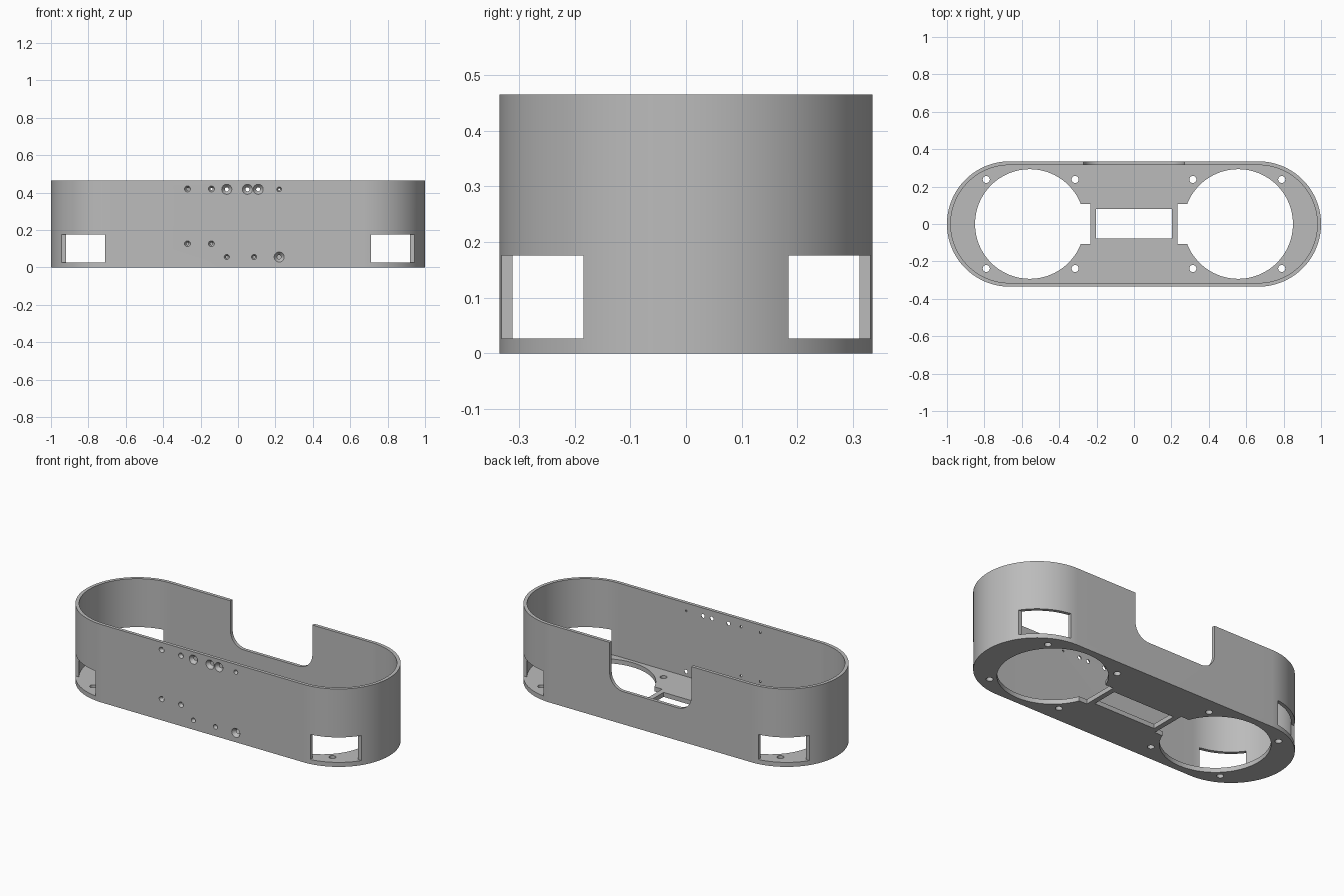
import bpy, bmesh, math
from mathutils import Matrix, Vector

START = bpy.data.objects.get("Cube")
if START:
    bpy.data.objects.remove(START, do_unlink=True)

LENGTH, RADIUS, HEIGHT = 1.0, 0.335, 0.465
WALL, FLOOR = 0.02, 0.027
CENTRE = LENGTH - RADIUS

grey = bpy.data.materials.new("plain grey")
grey.use_nodes = True
COLOUR = (0.5, 0.5, 0.5, 1)
grey.diffuse_color = COLOUR
grey.node_tree.nodes["Principled BSDF"].inputs["Base Color"].default_value = COLOUR


def make(name, bm):
    bmesh.ops.recalc_face_normals(bm, faces=bm.faces)
    mesh = bpy.data.meshes.new(name)
    bm.to_mesh(mesh)
    bm.free()
    mesh.materials.append(grey)
    obj = bpy.data.objects.new(name, mesh)
    bpy.context.collection.objects.link(obj)
    return obj


def arc(cx, cy, r, a0, a1, steps):
    angles = [math.radians(a0 + (a1 - a0) * i / steps) for i in range(steps + 1)]
    return [(cx + r * math.cos(a), cy + r * math.sin(a)) for a in angles]


def prism(name, outline, start, depth):
    """Extrude a closed outline; start places it, depth is the extrusion."""
    bm = bmesh.new()
    face = bm.faces.new([bm.verts.new(start(u, v)) for u, v in outline])
    new = bmesh.ops.extrude_face_region(bm, geom=[face])["geom"]
    bmesh.ops.translate(bm, vec=Vector(depth),
                        verts=[g for g in new if isinstance(g, bmesh.types.BMVert)])
    return make(name, bm)


def stadium(name, r, z0, z1):
    outline = arc(CENTRE, 0, r, -90, 90, 64) + arc(-CENTRE, 0, r, 90, 270, 64)
    return prism(name, outline, lambda u, v: (u, v, z0), (0, 0, z1 - z0))


def box(name, x0, x1, y0, y1, z0, z1):
    bm = bmesh.new()
    bmesh.ops.create_cube(bm, size=1)
    bmesh.ops.scale(bm, vec=(abs(x1 - x0), abs(y1 - y0), z1 - z0), verts=bm.verts)
    bmesh.ops.translate(bm, vec=((x0 + x1) / 2, (y0 + y1) / 2, (z0 + z1) / 2), verts=bm.verts)
    return make(name, bm)


def cone(name, place, r1, r2, depth, sides, turn=0):
    bm = bmesh.new()
    bmesh.ops.create_cone(bm, cap_ends=True, segments=sides, radius1=r1, radius2=r2, depth=depth,
                          matrix=Matrix.Translation(place) @ Matrix.Rotation(turn, 4, "X"))
    return make(name, bm)


# Rounded tray
shell = stadium("speaker_housing_shell", RADIUS, 0, HEIGHT)
cutters = [stadium("cavity", RADIUS - WALL, FLOOR, HEIGHT + 0.1)]

# Notch with rounded lower corners in the back wall
HALF, BOTTOM, FILLET = 0.27, 0.195, 0.09
notch = ([(HALF, 0.6), (-HALF, 0.6)]
         + arc(FILLET - HALF, BOTTOM + FILLET, FILLET, 180, 270, 16)
         + arc(HALF - FILLET, BOTTOM + FILLET, FILLET, 270, 360, 16))
cutters.append(prism("notch", notch, lambda u, v: (u, 0.25, v), (0, 0.2, 0)))

# Floor openings, screw holes and corner windows
cutters.append(box("middle_slot", -0.203, 0.203, -0.078, 0.08, -0.1, 0.1))
for sx in (-1, 1):
    cutters.append(cone("round_opening", (sx * 0.557, 0, 0), 0.293, 0.293, 0.2, 96))
    cutters.append(box("terminal_slot", sx * 0.233, sx * 0.4, -0.108, 0.108, -0.1, 0.1))
    for sy in (-1, 1):
        cutters.append(box("window", sx * 0.71, sx * 1.2, sy * 0.184, sy * 0.5, FLOOR, 0.176))
        for x in (0.315, 0.79):
            cutters.append(cone("screw_hole", (sx * x, sy * 0.238, 0), 0.019, 0.019, 0.2, 24))

# Countersunk holes through the front wall: x, z, outer radius
HOLES = [(-0.27, 0.42, 0.016), (-0.142, 0.42, 0.016), (-0.06, 0.418, 0.027),
         (0.05, 0.418, 0.027), (0.108, 0.418, 0.027), (0.22, 0.418, 0.013),
         (-0.27, 0.127, 0.016), (-0.142, 0.127, 0.016), (-0.06, 0.056, 0.014),
         (0.086, 0.056, 0.014), (0.22, 0.056, 0.027)]
for x, z, r in HOLES:
    # The cone runs a little past both faces of the wall
    cutters.append(cone("front_hole", (x, WALL / 2 - RADIUS, z),
                        r * 1.06, r * 0.34, WALL * 1.2, 24, -math.pi / 2))

# Cut everything out of the shell
bpy.context.view_layer.objects.active = shell
for cutter in cutters:
    cutter.hide_render = True
    mod = shell.modifiers.new(cutter.name, "BOOLEAN")
    mod.operation, mod.solver, mod.object = "DIFFERENCE", "EXACT", cutter
    bpy.ops.object.modifier_apply(modifier=mod.name)
    bpy.data.objects.remove(cutter, do_unlink=True)

bpy.ops.object.select_all(action="DESELECT")
shell.select_set(True)
bpy.ops.object.shade_smooth_by_angle(angle=math.radians(30))
